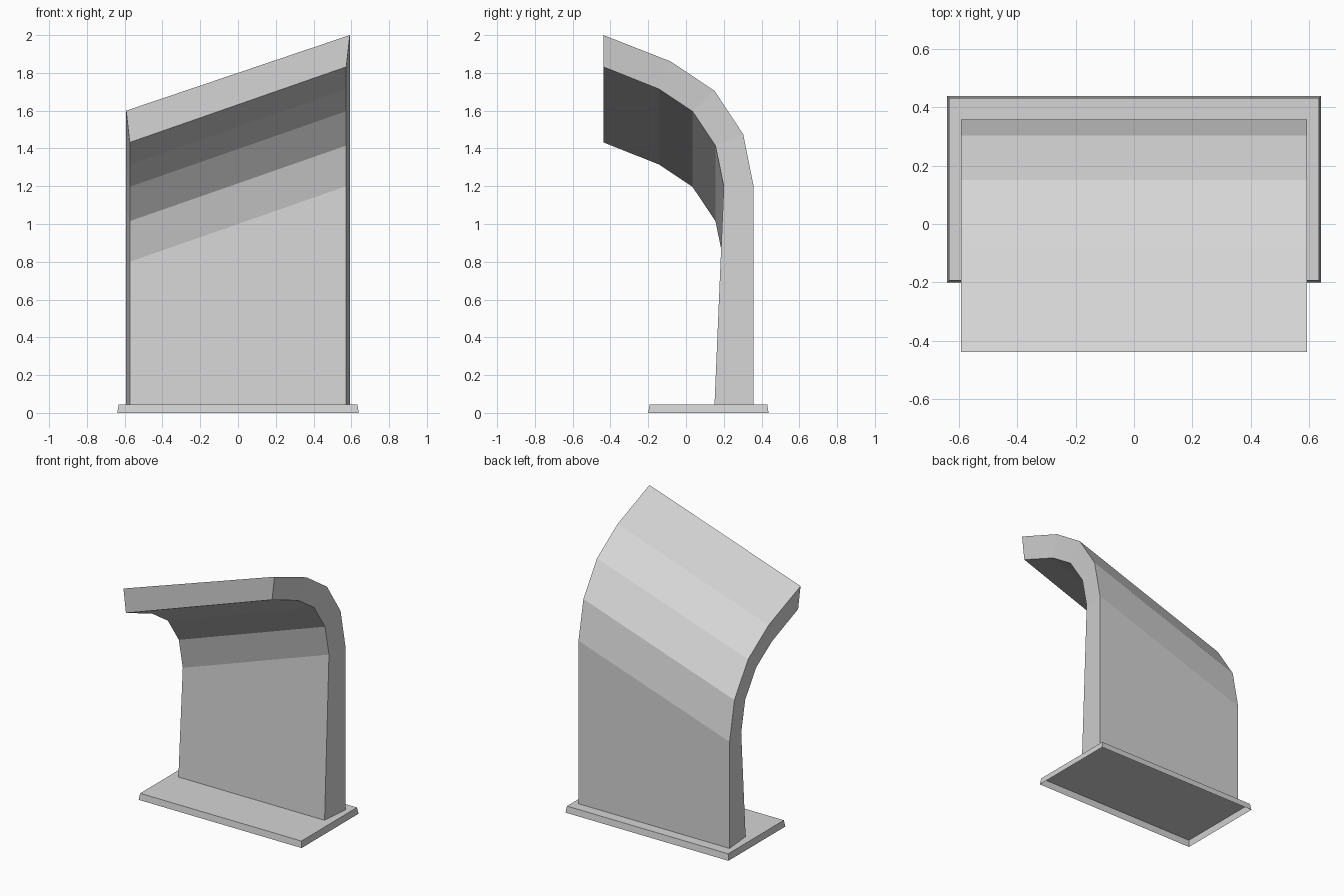
import bpy
import bmesh

cube = bpy.data.objects.get("Cube")
if cube:
    bpy.data.objects.remove(cube, do_unlink=True)

# One flat grey for everything
GREY = (0.66, 0.66, 0.66, 1.0)
grey = bpy.data.materials.new("light_grey")
grey.use_nodes = True
grey.diffuse_color = GREY
grey.node_tree.nodes["Principled BSDF"].inputs["Base Color"].default_value = GREY


def finish(bm, name):
    mesh = bpy.data.meshes.new(name)
    bm.to_mesh(mesh)
    bm.free()
    mesh.materials.append(grey)
    obj = bpy.data.objects.new(name, mesh)
    bpy.context.collection.objects.link(obj)
    return obj


# Base plate: tapered shell, open underneath
HEIGHT, HALF_X, FRONT, BACK, TAPER = 0.045, 0.639, -0.2, 0.437, 0.007
bm = bmesh.new()
bmesh.ops.create_cube(bm, size=2)
for v in bm.verts:
    inset = TAPER if v.co.z > 0 else 0
    v.co.x *= HALF_X - inset
    v.co.y = (FRONT + BACK) / 2 + v.co.y * ((BACK - FRONT) / 2 - inset)
    v.co.z = HEIGHT if v.co.z > 0 else 0
bm.normal_update()
underside = [f for f in bm.faces if f.normal.z < -0.9]
bmesh.ops.delete(bm, geom=underside, context='FACES')
finish(bm, "base_plate")

# Curved panel: (y, z) pairs on the high side, from the overhanging tip to the foot
OUTER = [(-0.437, 2.0), (-0.08, 1.86), (0.151, 1.705), (0.303, 1.475), (0.358, 1.2), (0.358, HEIGHT)]
INNER = [(-0.437, 1.832), (-0.143, 1.715), (0.034, 1.597), (0.156, 1.415), (0.2, 1.2), (0.151, HEIGHT)]
OUTER_X, INNER_X, DROP = 0.592, 0.573, 0.4

bm = bmesh.new()
rings = []
for i, (outer, inner) in enumerate(zip(OUTER, INNER)):
    drop = 0 if i == len(OUTER) - 1 else DROP  # the low side drops, the foot stays level
    corners = [(OUTER_X, outer, 0), (-OUTER_X, outer, drop),
               (-INNER_X, inner, drop), (INNER_X, inner, 0)]
    rings.append([bm.verts.new((x, y, z - d)) for x, (y, z), d in corners])
bm.faces.new(rings[0])
for a, b in zip(rings, rings[1:]):
    for k in range(4):
        n = (k + 1) % 4
        bm.faces.new((a[k], a[n], b[n], b[k]))
bmesh.ops.recalc_face_normals(bm, faces=bm.faces)
finish(bm, "curved_panel")
